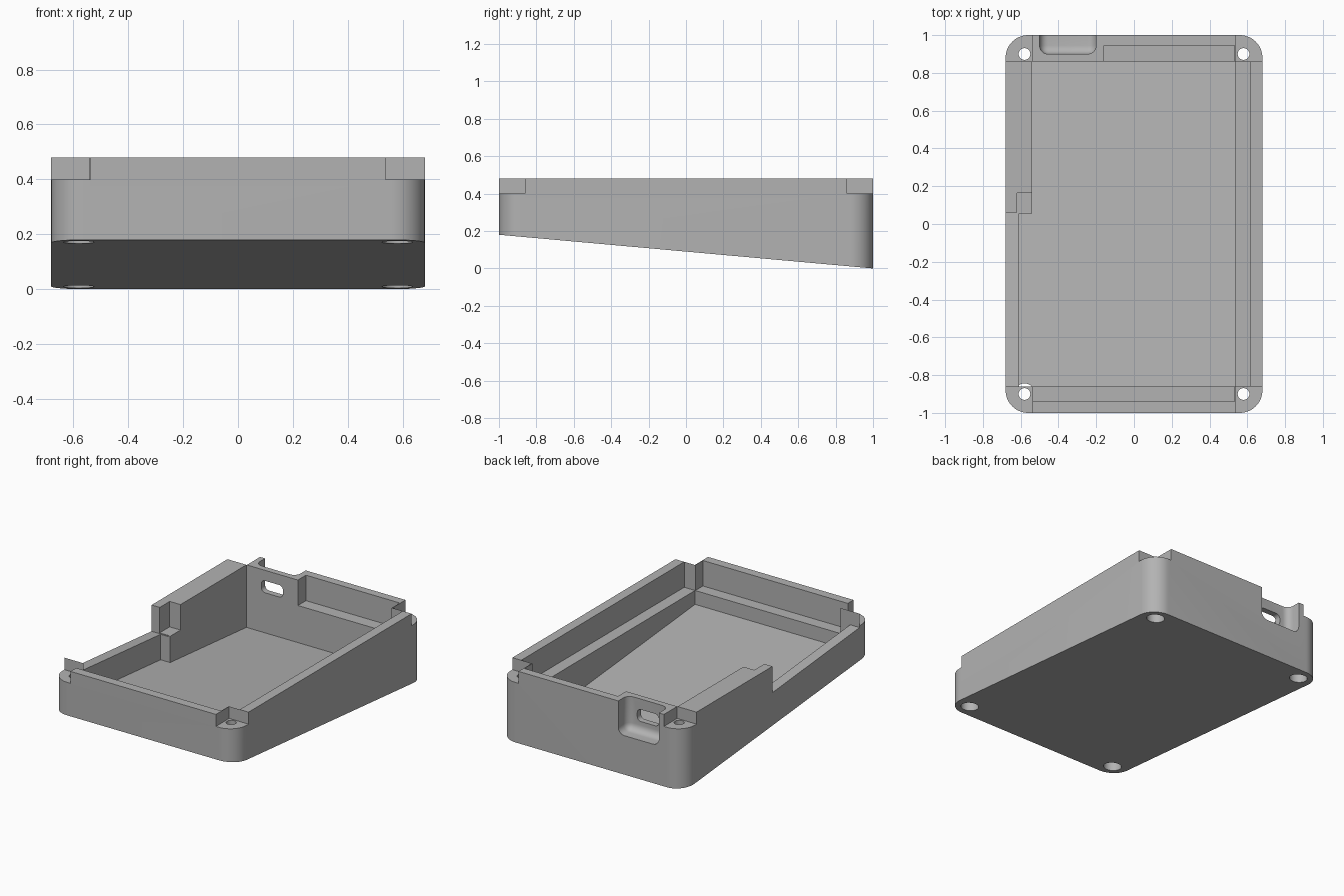
import bpy, bmesh, math

cube = bpy.data.objects.get("Cube")
if cube:
    bpy.data.objects.remove(cube, do_unlink=True)

SLOPE = 0.09          # underside falls towards the back
TOP = 0.48            # top of the raised walls
CORNER = 0.40         # top of the corner pads
LEDGE = 0.31          # inner support ledge
OVER = 0.6            # cutters end above the body


def under(y):
    return SLOPE * (1 - y)


def make(name, bm):
    bmesh.ops.recalc_face_normals(bm, faces=bm.faces[:])
    mesh = bpy.data.meshes.new(name)
    bm.to_mesh(mesh)
    bm.free()
    ob = bpy.data.objects.new(name, mesh)
    bpy.context.collection.objects.link(ob)
    return ob


def prism(name, outline, low, high):
    """Vertical prism; low is a function of y giving the bottom height."""
    bm = bmesh.new()
    bottom = [bm.verts.new((x, y, low(y))) for x, y in outline]
    top = [bm.verts.new((x, y, high)) for x, y in outline]
    bm.faces.new(bottom)
    bm.faces.new(top)
    n = len(outline)
    for i in range(n):
        j = (i + 1) % n
        bm.faces.new((bottom[i], bottom[j], top[j], top[i]))
    return make(name, bm)


def block(x0, x1, y0, y1, low, high=OVER):
    floor = low if callable(low) else (lambda y: low)
    return prism("cutter", [(x0, y0), (x1, y0), (x1, y1), (x0, y1)], floor, high)


def circle(x, y, r, n=32):
    return [(x + r * math.cos(math.tau * i / n), y + r * math.sin(math.tau * i / n))
            for i in range(n)]


def rounded_box(x0, x1, y0, y1, z0, z1, r, along_y=False):
    """Box with rounded edges, or only those running along y."""
    bm = bmesh.new()
    bmesh.ops.create_cube(bm, size=1)
    for v in bm.verts:
        v.co = (x1 if v.co.x > 0 else x0, y1 if v.co.y > 0 else y0, z1 if v.co.z > 0 else z0)
    edges = [e for e in bm.edges
             if not along_y or abs(e.verts[0].co.y - e.verts[1].co.y) > 0.01]
    bmesh.ops.bevel(bm, geom=edges, offset=r, segments=6, profile=0.5, affect='EDGES')
    return make("cutter", bm)


# Outer body with rounded corners and a sloping underside
R = 0.12
outline = []
for k, (sx, sy) in enumerate([(1, 1), (-1, 1), (-1, -1), (1, -1)]):
    for i in range(13):
        a = math.pi / 2 * (k + i / 12)
        outline.append((sx * (0.68 - R) + R * math.cos(a), sy * (1 - R) + R * math.sin(a)))
case = prism("wedge_case", outline, under, TOP)


def cut(cutter):
    cutter.hide_render = True
    mod = case.modifiers.new("cut", 'BOOLEAN')
    mod.operation = 'DIFFERENCE'
    mod.solver = 'EXACT'
    mod.object = cutter
    bpy.context.view_layer.objects.active = case
    bpy.ops.object.modifier_apply(modifier=mod.name)
    bpy.data.objects.remove(cutter, do_unlink=True)


# Main cavity with a floor parallel to the underside, wider along the right side
floor = lambda y: under(y) + 0.05
cut(block(-0.54, 0.535, -0.86, 0.86, floor))
cut(block(-0.61, -0.5, -0.86, 0.055, floor))

# Support ledges on the front, left and back walls
cut(block(-0.538, 0.533, -0.94, -0.8, LEDGE))
cut(block(0.5, 0.615, -0.86, 0.86, LEDGE))
cut(block(-0.16, 0.533, 0.8, 0.945, LEDGE))

# Low sloping rim and small post on the right side
cut(block(-0.8, -0.55, -0.86, 0.06, lambda y: under(y) + 0.22))
cut(block(-0.62, -0.5, 0.03, 0.165, LEDGE))

# Corner pads, screw holes and counterbores
for sx in (-1, 1):
    for sy in (-1, 1):
        xs = sorted((sx * 0.537, sx * 0.8))
        ys = sorted((sy * 0.86, sy * 1.2))
        cut(block(*xs, *ys, CORNER))
        hx, hy = sx * 0.58, sy * 0.9
        cut(prism("cutter", circle(hx, hy, 0.031), lambda y: -0.2, OVER))
        cut(prism("cutter", circle(hx, hy, 0.056), lambda y: -0.2, under(hy) + 0.1))

# Connector recess in the back wall, with a rounded opening through it
cut(rounded_box(-0.5, -0.2, 0.9, 1.2, 0.26, 0.7, 0.045))
cut(rounded_box(-0.43, -0.27, 0.8, 0.95, 0.33, 0.41, 0.028, along_y=True))

# Plain grey plastic
grey = bpy.data.materials.new("grey_plastic")
grey.use_nodes = True
colour = (0.45, 0.45, 0.45, 1)
grey.diffuse_color = colour
grey.node_tree.nodes["Principled BSDF"].inputs["Base Color"].default_value = colour
case.data.materials.clear()
case.data.materials.append(grey)
for p in case.data.polygons:
    p.material_index = 0

bpy.ops.object.select_all(action='DESELECT')
case.select_set(True)
bpy.context.view_layer.objects.active = case
bpy.ops.object.shade_smooth_by_angle(angle=math.radians(30))
